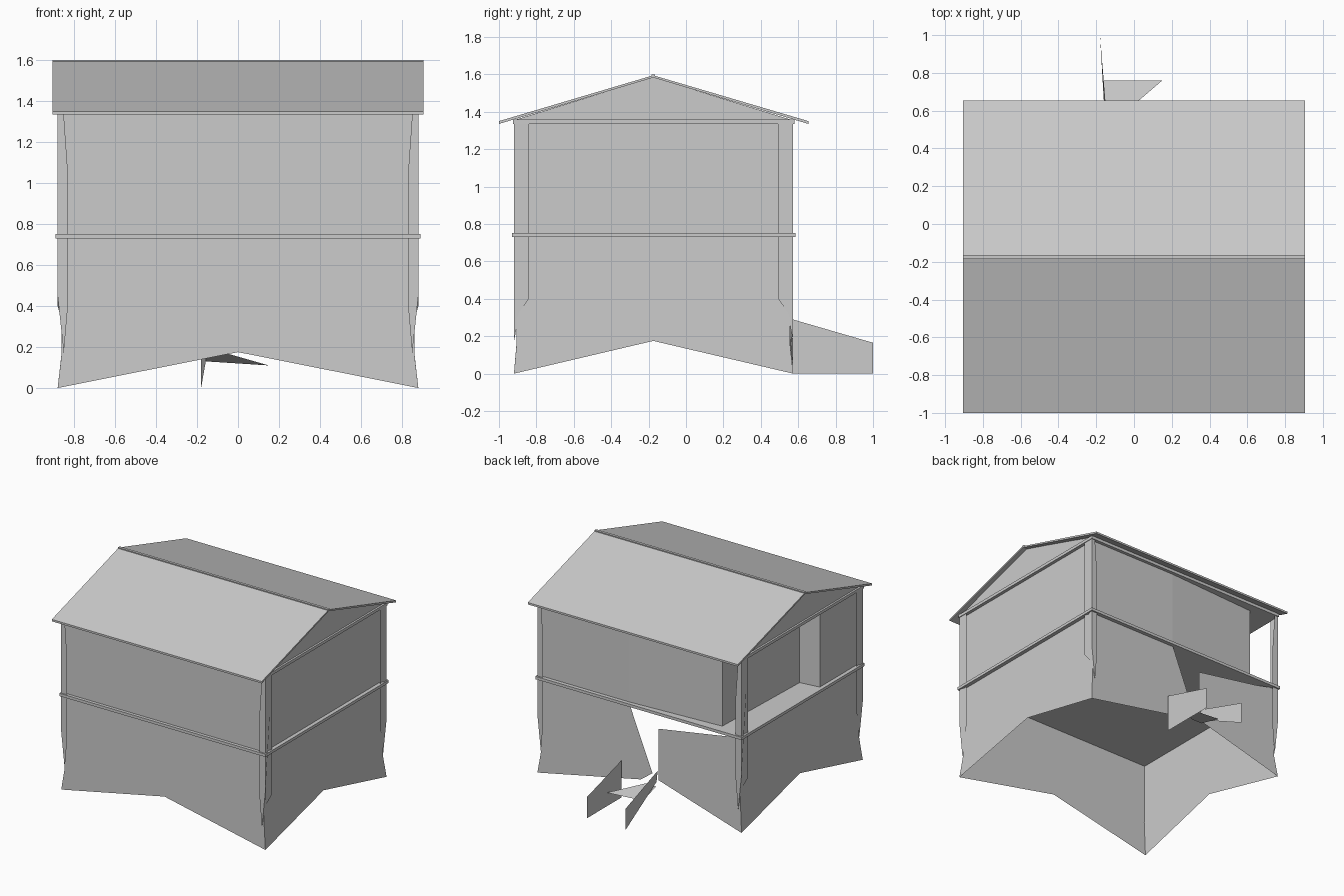
import bpy

cube = bpy.data.objects.get("Cube")
if cube:
    bpy.data.objects.remove(cube, do_unlink=True)

grey = bpy.data.materials.new("plain grey")
grey.use_nodes = True
COLOUR = (0.6, 0.6, 0.6, 1)
grey.diffuse_color = COLOUR
grey.node_tree.nodes["Principled BSDF"].inputs["Base Color"].default_value = COLOUR


def panels(name, polygons):
    """Make one object from a list of polygons, each a list of points."""
    verts, faces = [], []
    for poly in polygons:
        faces.append(range(len(verts), len(verts) + len(poly)))
        verts += poly
    mesh = bpy.data.meshes.new(name)
    mesh.from_pydata(verts, [], [list(f) for f in faces])
    mesh.materials.append(grey)
    obj = bpy.data.objects.new(name, mesh)
    bpy.context.collection.objects.link(obj)
    return obj


def box(name, x0, x1, y0, y1, z0, z1):
    bpy.ops.mesh.primitive_cube_add(
        size=1, location=((x0 + x1) / 2, (y0 + y1) / 2, (z0 + z1) / 2))
    obj = bpy.context.object
    obj.name = name
    obj.scale = (x1 - x0, y1 - y0, z1 - z0)
    obj.data.materials.append(grey)
    return obj


X, YF, YB = 0.86, -0.905, 0.555          # wall planes
OX, OF, OB = 0.88, -0.92, 0.573          # outer corner lines
MID, FLOOR, TOP = -0.175, 0.74, 1.34     # ridge line, floor and eaves heights

# Lower walls, arched at the bottom with flared feet
panels("lower_front_wall", [[
    (-OX, OF, 0), (0, YF, 0.175), (OX, OF, 0), (X, YF, 0.17),
    (X, YF, FLOOR), (-X, YF, FLOOR), (-X, YF, 0.17)]])
for s, side in ((1, "left"), (-1, "right")):
    panels("lower_%s_wall" % side, [[
        (s * OX, OF, 0), (s * X, MID, 0.175), (s * OX, OB, 0), (s * X, YB, 0.17),
        (s * X, YB, FLOOR), (s * X, YF, FLOOR), (s * X, YF, 0.17)]])

# Lower back wall in two pieces with a slanted doorway between them
panels("lower_back_wall", [
    [(OX, OB, 0), (0, YB, 0.175), (-0.10, YB, 0.25), (0.10, YB, FLOOR),
     (X, YB, FLOOR), (X, YB, 0.17)],
    [(-0.15, YB, 0.21), (-0.15, YB, 0.61), (-0.69, YB, 0.70), (-X, YB, FLOOR),
     (-X, YB, 0.17), (-OX, OB, 0)]])

# Floor slab and eaves slab
box("floor_slab", -0.89, 0.89, -0.93, 0.585, 0.73, 0.752)
box("eaves_slab", -0.885, 0.885, -0.925, 0.58, 1.335, 1.358)

# Upper walls, with a balcony recess at one back corner
outline = [(-X, YF), (X, YF), (X, YB), (0.10, YB), (-0.67, 0.51),
           (-0.70, -0.40), (-X, -0.42)]
panels("upper_walls", [
    [(a[0], a[1], FLOOR), (b[0], b[1], FLOOR), (b[0], b[1], TOP), (a[0], a[1], TOP)]
    for a, b in zip(outline, outline[1:] + outline[:1])])

# Corner boards: (inset in x, inset in y, height)
SIDE = [(0, 0, 1.335), (0, 0.08, 1.335), (0, 0.08, 0.40), (0.02, 0.03, 0.33),
        (0.03, 0, 0.17), (0, 0, 0.45)]
FACE = [(0, 0, 1.335), (0.03, 0, 1.335), (0.05, 0, 1.05), (0.05, 0, 0.40),
        (0.03, 0, 0.17), (0, 0, 0.45)]
for sx, side in ((1, "left"), (-1, "right")):
    for y, sy, end in ((OF, 1, "front"), (OB, -1, "back")):
        panels("%s_%s_corner_board" % (end, side), [
            [(sx * (OX - a), y + sy * b, z) for a, b, z in prof]
            for prof in (SIDE, FACE)])

# Roof: one folded profile pushed along x
profile = [(-1.0, 1.335), (MID, 1.583), (0.655, 1.335),
           (0.655, 1.35), (MID, 1.595), (-1.0, 1.35)]
n, RX = len(profile), 0.905
panels("roof", [
    [(-RX, *profile[i]), (RX, *profile[i]),
     (RX, *profile[(i + 1) % n]), (-RX, *profile[(i + 1) % n])] for i in range(n)]
    + [[(s * RX, *p) for p in profile] for s in (-1, 1)])
box("ridge_cap", -RX, RX, MID - 0.01, MID + 0.01, 1.585, 1.6)

# Gable ends
panels("gables", [
    [(s * 0.87, -0.92, 1.355), (s * 0.87, 0.57, 1.355), (s * 0.87, MID, 1.585)]
    for s in (-1, 1)])

# Back steps: two side plates and a tread
panels("left_step_side", [[
    (0.155, 0.57, 0), (0.155, 1.0, 0), (0.155, 1.0, 0.165), (0.155, 0.57, 0.29)]])
panels("right_step_side", [[
    (-0.145, 0.57, 0.20), (-0.18, 1.0, 0), (-0.18, 1.0, 0.165), (-0.155, 0.57, 0.29)]])
panels("step_tread", [[
    (0.15, 0.76, 0.11), (-0.16, 0.76, 0.13), (-0.15, 0.58, 0.17), (-0.06, 0.58, 0.17)]])
